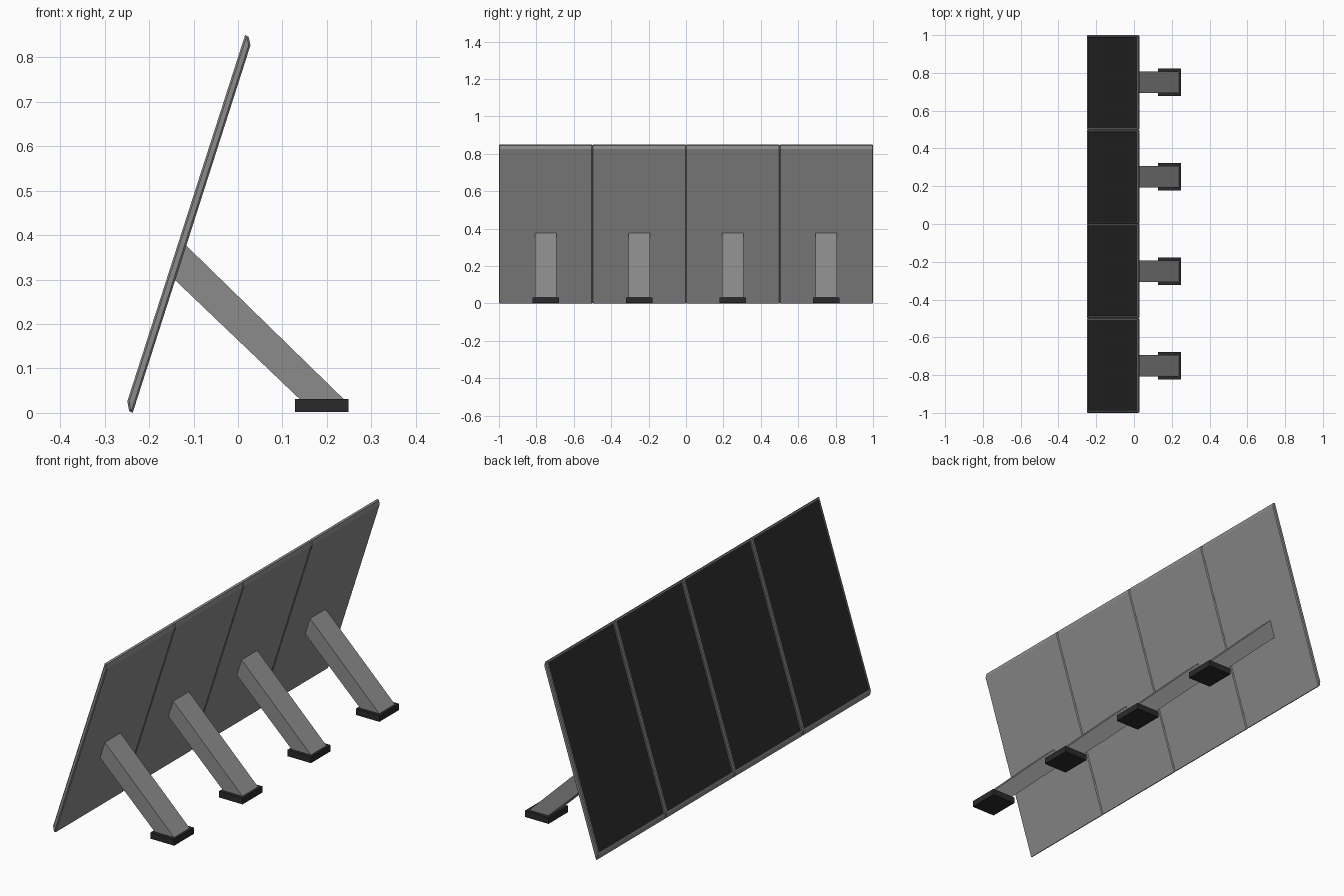
import bpy, bmesh
from mathutils import Vector

if "Cube" in bpy.data.objects:
    bpy.data.objects.remove(bpy.data.objects["Cube"])


def material(name, v):
    m = bpy.data.materials.new(name)
    m.diffuse_color = (v, v, v, 1)
    m.use_nodes = True
    m.node_tree.nodes["Principled BSDF"].inputs["Base Color"].default_value = m.diffuse_color
    return m


GREY = material("grey_metal", 0.26)
BLACK = material("black", 0.023)


def prism(profile, y, half):
    """Extrude an (x, z) profile along y around a centre."""
    bm = bmesh.new()
    a = [bm.verts.new((x, y - half, z)) for x, z in profile]
    b = [bm.verts.new((x, y + half, z)) for x, z in profile]
    n = len(profile)
    caps = [bm.faces.new(a), bm.faces.new(b[::-1])]
    for i in range(n):
        j = (i + 1) % n
        bm.faces.new((a[i], b[i], b[j], a[j]))
    bmesh.ops.recalc_face_normals(bm, faces=bm.faces[:])
    return bm, caps


def finish(bm, name, *mats):
    me = bpy.data.meshes.new(name)
    bm.to_mesh(me)
    bm.free()
    for m in mats:
        me.materials.append(m)
    ob = bpy.data.objects.new(name, me)
    bpy.context.collection.objects.link(ob)
    return ob


# side profiles (x, z)
PANEL = [(-0.249, 0.026), (-0.245, 0.004), (-0.237, 0.0),
         (0.028, 0.827), (0.024, 0.846), (0.016, 0.85)]
STRUT = [(-0.118, 0.378), (-0.146, 0.303), (0.142, 0.028), (0.241, 0.028)]
FOOT = [(0.128, 0.002), (0.249, 0.002), (0.249, 0.031), (0.128, 0.031)]
FRONT = Vector((-0.951, 0, 0.309))

for i in range(4):
    y = -0.75 + 0.5 * i

    # tilted panel: chamfered frame with an inset dark face
    bm, caps = prism(PANEL, y, 0.25)
    edges = list({e for f in caps for e in f.edges})
    bmesh.ops.bevel(bm, geom=edges, offset=0.004, segments=1, affect='EDGES')
    bm.normal_update()
    face = max((f for f in bm.faces if f.normal.dot(FRONT) > 0.95),
               key=lambda f: f.calc_area())
    bmesh.ops.inset_region(bm, faces=[face], thickness=0.010, depth=0)
    bmesh.ops.inset_region(bm, faces=[face], thickness=0.001, depth=-0.003)
    face.material_index = 1
    finish(bm, f"solar_panel_{i + 1}", GREY, BLACK)

    # slanted support strut
    bm, _ = prism(STRUT, y, 0.057)
    finish(bm, f"support_strut_{i + 1}", GREY)

    # foot block
    bm, _ = prism(FOOT, y, 0.072)
    finish(bm, f"foot_{i + 1}", BLACK)
